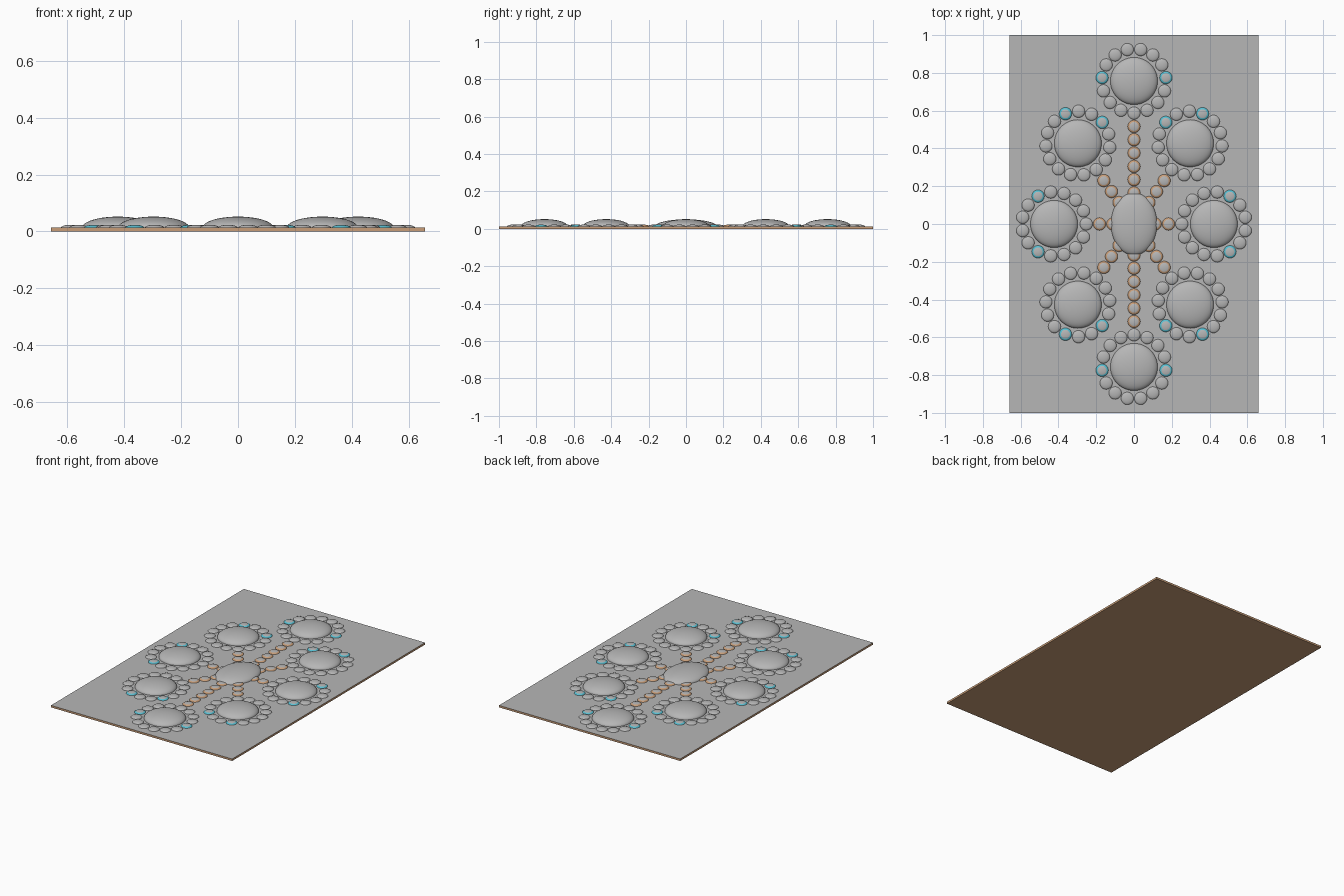
import bpy, bmesh, math
from mathutils import Vector

if "Cube" in bpy.data.objects:
    bpy.data.objects.remove(bpy.data.objects["Cube"])

TOP = 0.013          # top of the board
STEP = 0.0705        # bead spacing
RING = 0.17          # bead ring radius


def material(name, rgb):
    m = bpy.data.materials.new(name)
    m.diffuse_color = (*rgb, 1)
    m.use_nodes = True
    m.node_tree.nodes["Principled BSDF"].inputs["Base Color"].default_value = m.diffuse_color
    return m


GREY = material("grey", (0.47, 0.47, 0.47))
TAN = material("tan", (0.58, 0.34, 0.19))
CYAN = material("cyan", (0.10, 0.52, 0.64))


def dome(bm, cx, cy, rx, ry, h, segs, rings, rim=0, rim_height=0.0):
    """Flattened half ellipsoid; faces below rim_height get the rim material."""
    rows = []
    for i in range(rings):
        a = math.pi / 2 * i / rings
        rows.append([bm.verts.new((cx + rx * math.cos(a) * math.cos(2 * math.pi * j / segs),
                                   cy + ry * math.cos(a) * math.sin(2 * math.pi * j / segs),
                                   TOP + h * math.sin(a))) for j in range(segs)])
    tip = bm.verts.new((cx, cy, TOP + h))
    for i in range(rings):
        for j in range(segs):
            k = (j + 1) % segs
            if i + 1 < rings:
                f = bm.faces.new((rows[i][j], rows[i][k], rows[i + 1][k], rows[i + 1][j]))
            else:
                f = bm.faces.new((rows[i][j], rows[i][k], tip))
            f.smooth = True
            if f.calc_center_median().z < TOP + rim_height:
                f.material_index = rim


def finish(bm, name, mats):
    me = bpy.data.meshes.new(name)
    bm.to_mesh(me)
    bm.free()
    for m in mats:
        me.materials.append(m)
    ob = bpy.data.objects.new(name, me)
    bpy.context.collection.objects.link(ob)
    return ob


def bead(bm, p, rim):
    dome(bm, p.x, p.y, 0.0335, 0.0335, 0.010, 20, 6, rim, 0.0062)


# Board: grey upper face, tan edges and underside
bm = bmesh.new()
bmesh.ops.create_cube(bm, size=1)
for v in bm.verts:
    v.co = (v.co.x * 1.316, v.co.y * 2, (v.co.z + 0.5) * TOP)
bm.normal_update()
for f in bm.faces:
    f.material_index = 0 if f.normal.z > 0.5 else 1
finish(bm, "board", [GREY, TAN])

# Central oval stone
bm = bmesh.new()
dome(bm, 0, 0, 0.122, 0.165, 0.038, 48, 12)
finish(bm, "centre_stone", [GREY])

# Outer flowers: position, number of chain beads, cyan bead places, winding
flowers = []
for s in (-1, 1):
    flowers.append((Vector((0, s * 0.757)), 6, (4, 11), 1))
    flowers.append((Vector((s * 0.423, 0)), 2, (5, 10), 1))
    for t in (-1, 1):
        flowers.append((Vector((s * 0.297, t * 0.427)), 3, (4, 7), -s * t))

for n, (c, count, cyan, wind) in enumerate(flowers, 1):
    # Round stone
    bm = bmesh.new()
    dome(bm, c.x, c.y, 0.125, 0.125, 0.039, 48, 12)
    finish(bm, f"round_stone_{n}", [GREY])

    # Ring of beads, the first one pointing at the centre
    bm = bmesh.new()
    start = math.atan2(-c.y, -c.x)
    for i in range(15):
        a = start + wind * i * 2 * math.pi / 15
        bead(bm, c + RING * Vector((math.cos(a), math.sin(a))), 1 if i in cyan else 0)
    finish(bm, f"bead_ring_{n}", [GREY, CYAN])

    # Chain of beads towards the centre
    bm = bmesh.new()
    for i in range(1, count + 1):
        bead(bm, c.normalized() * (c.length - RING - STEP * i), 1)
    finish(bm, f"bead_chain_{n}", [GREY, TAN])
